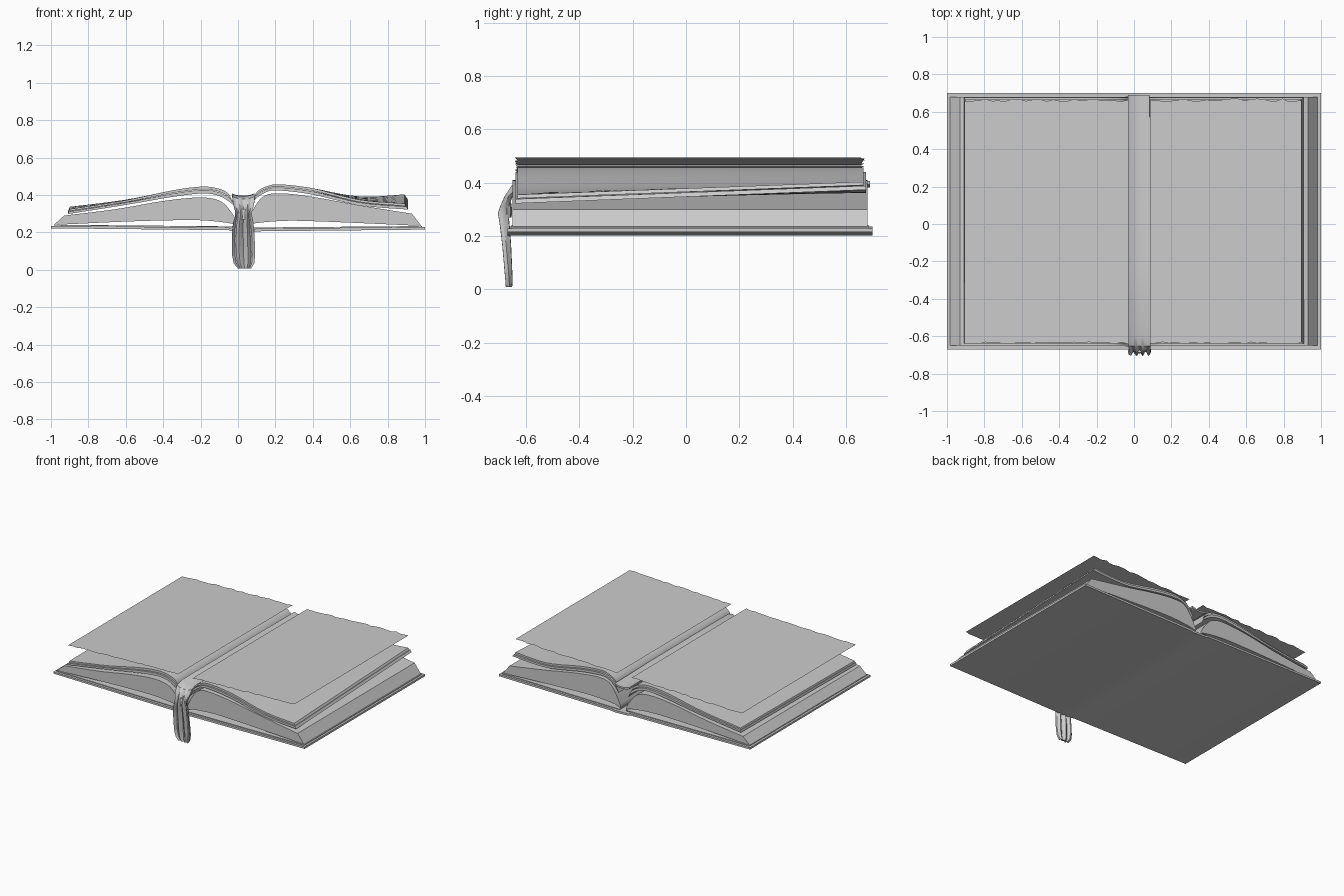
import bpy, bmesh, math, random
from math import radians

if "Cube" in bpy.data.objects:
    bpy.data.objects.remove(bpy.data.objects["Cube"])
random.seed(4)


def smooth_curve(pts, n=5):
    """Catmull-Rom curve through 2D points."""
    out = []
    for i in range(len(pts) - 1):
        p0, p1 = pts[max(i - 1, 0)], pts[i]
        p2, p3 = pts[i + 1], pts[min(i + 2, len(pts) - 1)]
        for k in range(n):
            t = k / n
            out.append(tuple(0.5 * (2 * b + (c - a) * t + (2 * a - 5 * b + 4 * c - d) * t * t
                                    + (3 * b - a - 3 * c + d) * t ** 3)
                             for a, b, c, d in zip(p0, p1, p2, p3)))
    return out + [pts[-1]]


def loft(name, rings, closed=True):
    """Skin a list of equal-length point rings; closed rings get end caps."""
    bm = bmesh.new()
    rows = [[bm.verts.new(p) for p in r] for r in rings]
    n = len(rows[0])
    for a, b in zip(rows, rows[1:]):
        for i in range(n if closed else n - 1):
            j = (i + 1) % n
            bm.faces.new((a[i], a[j], b[j], b[i]))
    if closed:
        bm.faces.new(rows[0])
        bm.faces.new(rows[-1])
    bmesh.ops.recalc_face_normals(bm, faces=bm.faces)
    mesh = bpy.data.meshes.new(name)
    bm.to_mesh(mesh)
    bm.free()
    ob = bpy.data.objects.new(name, mesh)
    bpy.context.collection.objects.link(ob)
    bpy.ops.object.select_all(action='DESELECT')
    bpy.context.view_layer.objects.active = ob
    ob.select_set(True)
    bpy.ops.object.shade_smooth_by_angle(angle=radians(35))
    return ob


def slab(name, top, bottom, y0, y1, lift=0.0, steps=6):
    """Extrude a curved page profile along y; lift raises the outer back corner."""
    prof = smooth_curve(top) + smooth_curve(bottom)[::-1]
    rings = []
    for s in range(steps + 1):
        t = s / steps
        rings.append([(x, y0 + (y1 - y0) * t,
                       z + lift * t * max(0, (abs(x) - 0.4) / 0.5) ** 1.5) for x, z in prof])
    return loft(name, rings)


# cover: two boards with a slightly sunken spine between them
cover = [(-1, .235), (-.05, .226), (-.03, .219), (.08, .217), (.1, .221), (1, .229),
         (1, .215), (.1, .206), (.08, .202), (-.03, .206), (-.05, .212), (-1, .222)]
loft("cover", [[(x, y, z) for x, z in cover] for y in (-.67, .70)])

# thin endpapers lying on the boards
for name, a, b, za, zb in (("left_endpaper", -.985, 0, .241, .232),
                           ("right_endpaper", .05, .985, .226, .234)):
    loft(name, [[(a, y, za), (b, y, zb), (b, y, zb - .005), (a, y, za - .005)]
                for y in (-.655, .685)])

# main page blocks: arched tops, sloping fore edges, bottoms lifted off the boards
slab("left_page_block",
     [(0, .25), (-.03, .30), (-.09, .365), (-.2, .387), (-.4, .368), (-.65, .325), (-.93, .29)],
     [(0, .235), (-.05, .25), (-.2, .265), (-.4, .264), (-.65, .256), (-.985, .24)], -.65, .68)
slab("right_page_block",
     [(.045, .25), (.085, .33), (.14, .395), (.23, .409), (.4, .39), (.65, .345), (.93, .30)],
     [(.045, .235), (.1, .25), (.25, .262), (.4, .26), (.65, .25), (.98, .235)], -.65, .68)

# upper loose page bundles, in two layers per side
LEFT_TOP = [(-.02, .345), (-.05, .405), (-.1, .433), (-.19, .445), (-.35, .425), (-.6, .372), (-.9, .325)]
LEFT_LOW = [(-.01, .325), (-.035, .355), (-.1, .395), (-.19, .408), (-.35, .39), (-.6, .347), (-.91, .298)]
RIGHT_TOP = [(.075, .36), (.1, .415), (.15, .445), (.22, .457), (.4, .436), (.65, .375), (.89, .355)]
RIGHT_LOW = [(.065, .335), (.09, .375), (.15, .415), (.22, .424), (.4, .402), (.65, .345), (.91, .322)]


def mix(a, b, t):
    return [(p[0] + (q[0] - p[0]) * t, p[1] + (q[1] - p[1]) * t) for p, q in zip(a, b)]


for side, top, low, lift in (("left", LEFT_TOP, LEFT_LOW, .012), ("right", RIGHT_TOP, RIGHT_LOW, .05)):
    slab(side + "_upper_pages", mix(top, low, .5), low, -.64, .675, lift)
    slab(side + "_top_pages", top, mix(top, low, .42), -.632, .665, lift)

# floating flat sheets with slightly ragged short edges
for name, xa, xb, za, zb in (("left_loose_sheet", -.905, -.03, .44, .465),
                             ("right_loose_sheet", .085, .895, .467, .495)):
    n = 24
    front, back = [], []
    for i in range(n + 1):
        t = i / n
        x, z = xa + (xb - xa) * t, za + (zb - za) * t
        front.append((x, -.637 + random.uniform(-.006, .006), z))
        back.append((x, .663 + random.uniform(-.008, .008), z))
    loft(name, [front, back], closed=False)

# ribbon lying in the gutter, draping over the front end with folds
# path rows: y, z, centre x, half width, fold depth
PATH = [(.69, .40, .025, .058, .012), (.3, .402, .027, .06, .012), (-.2, .402, .028, .06, .012),
        (-.60, .40, .028, .06, .014), (-.652, .385, .03, .060, .014), (-.668, .35, .03, .056, .008),
        (-.684, .31, .03, .045, .010), (-.690, .285, .03, .046, .012), (-.684, .25, .028, .055, .012),
        (-.676, .17, .028, .061, .010), (-.670, .08, .03, .062, .008), (-.667, .035, .032, .055, .007),
        (-.667, .008, .035, .036, .005)]
SECTION = 16
rings = []
for i, (y, z, cx, w, d) in enumerate(PATH):
    flat = i < 5
    a, b = [], []
    for k in range(SECTION + 1):
        u = -1 + 2 * k / SECTION
        x = cx + u * w
        if flat:          # sagging strip
            o = d * (abs(u) ** 2 - .5)
            a.append((x, y, z + o))
            b.append((x, y + (.02 if i == 4 else 0), z + o - .012))
        else:             # pleated hanging strip
            o = d * math.cos(u * 9)
            a.append((x, y + o - .004, z))
            b.append((x, y + o + .010, z))
    rings.append(a + b[::-1])
loft("bookmark_ribbon", rings)

# small knotted band at the top of the drop
loft("ribbon_fold", [[(.03 + .04 * s * math.cos(k * math.pi / 4), -.672 + .02 * s * math.sin(k * math.pi / 4), z)
                      for k in range(8)] for s, z in ((.9, .27), (1, .30), (.8, .325))])
